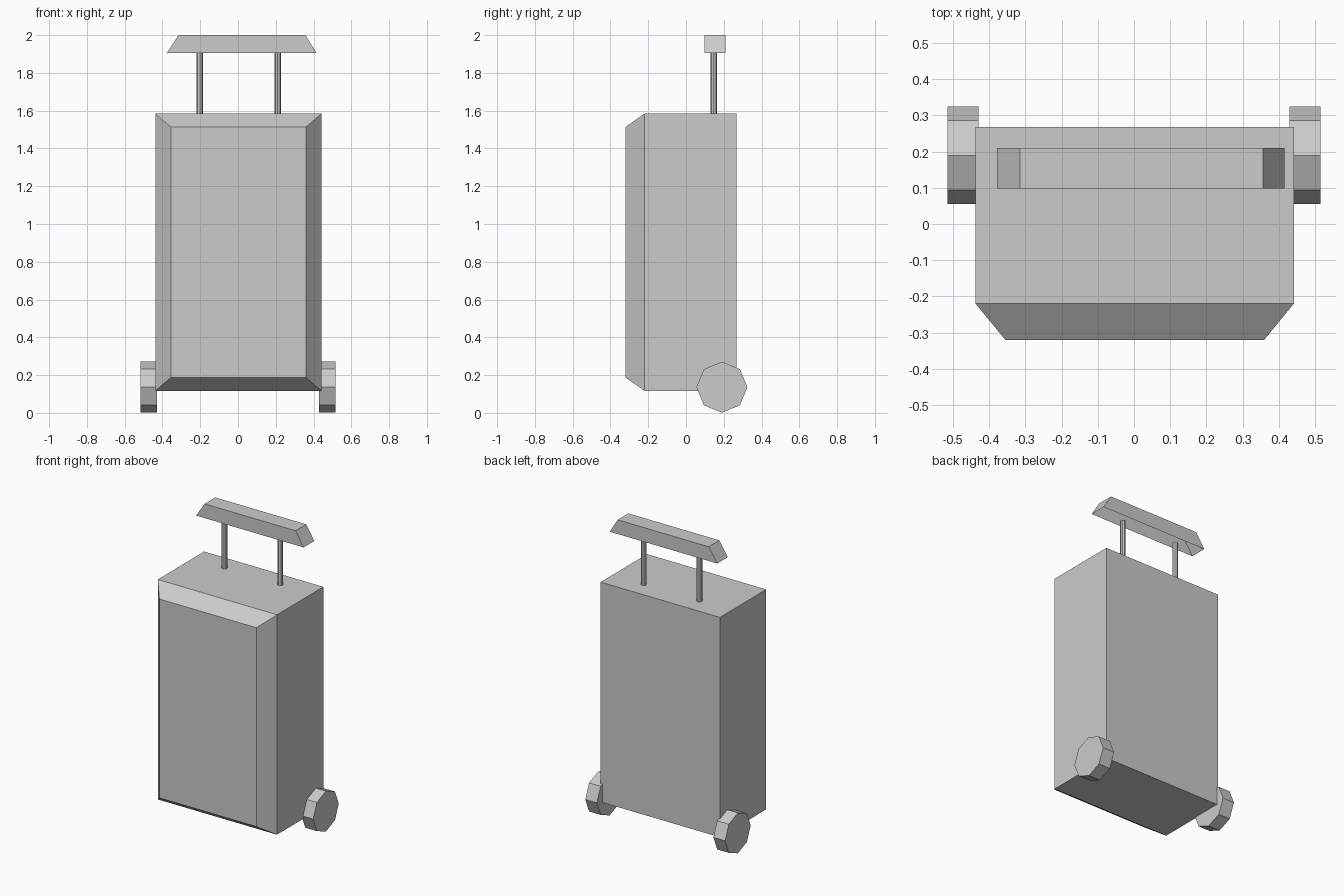
import bpy, bmesh, math
from mathutils import Matrix

if "Cube" in bpy.data.objects:
    bpy.data.objects.remove(bpy.data.objects["Cube"])


def finish(name, bm):
    bmesh.ops.recalc_face_normals(bm, faces=bm.faces)
    mesh = bpy.data.meshes.new(name)
    bm.to_mesh(mesh)
    bm.free()
    obj = bpy.data.objects.new(name, mesh)
    bpy.context.collection.objects.link(obj)
    return obj


def loft(name, rings, open_start=False):
    """Bridge matching rings of points and cap the ends."""
    bm = bmesh.new()
    loops = [[bm.verts.new(p) for p in ring] for ring in rings]
    n = len(loops[0])
    for a, b in zip(loops, loops[1:]):
        for i in range(n):
            j = (i + 1) % n
            bm.faces.new((a[i], a[j], b[j], b[i]))
    bm.faces.new(loops[-1])
    if not open_start:
        bm.faces.new(loops[0])
    return finish(name, bm)


def cylinder(name, sides, radius, depth, matrix):
    bm = bmesh.new()
    bmesh.ops.create_cone(bm, cap_ends=True, segments=sides, radius1=radius,
                          radius2=radius, depth=depth, matrix=matrix)
    return finish(name, bm)


def rect_y(x0, x1, z0, z1, y):
    return [(x0, y, z0), (x1, y, z0), (x1, y, z1), (x0, y, z1)]


def rect_z(x0, x1, y0, y1, z):
    return [(x0, y0, z), (x1, y0, z), (x1, y1, z), (x0, y1, z)]


# Case with a chamfered front panel
loft("suitcase_body", [
    rect_y(-0.438, 0.442, 0.117, 1.584, 0.268),
    rect_y(-0.438, 0.442, 0.117, 1.584, -0.22),
    rect_y(-0.356, 0.36, 0.187, 1.514, -0.32),
])

# Tapered grip, hollow underneath
loft("handle_grip", [
    rect_z(-0.378, 0.416, 0.098, 0.21, 1.905),
    rect_z(-0.315, 0.357, 0.098, 0.21, 2.0),
], open_start=True)

# Telescopic poles
for label, x in (("left", -0.202), ("right", 0.21)):
    cylinder(f"handle_pole_{label}", 8, 0.017, 0.33,
             Matrix.Translation((x, 0.146, 1.745)))

# Octagonal wheels at the back corners
for label, side in (("left", -1), ("right", 1)):
    cylinder(f"wheel_{label}", 8, 0.135, 0.086,
             Matrix.Translation((side * 0.473, 0.19, 0.136))
             @ Matrix.Rotation(math.pi / 2, 4, 'Y'))
